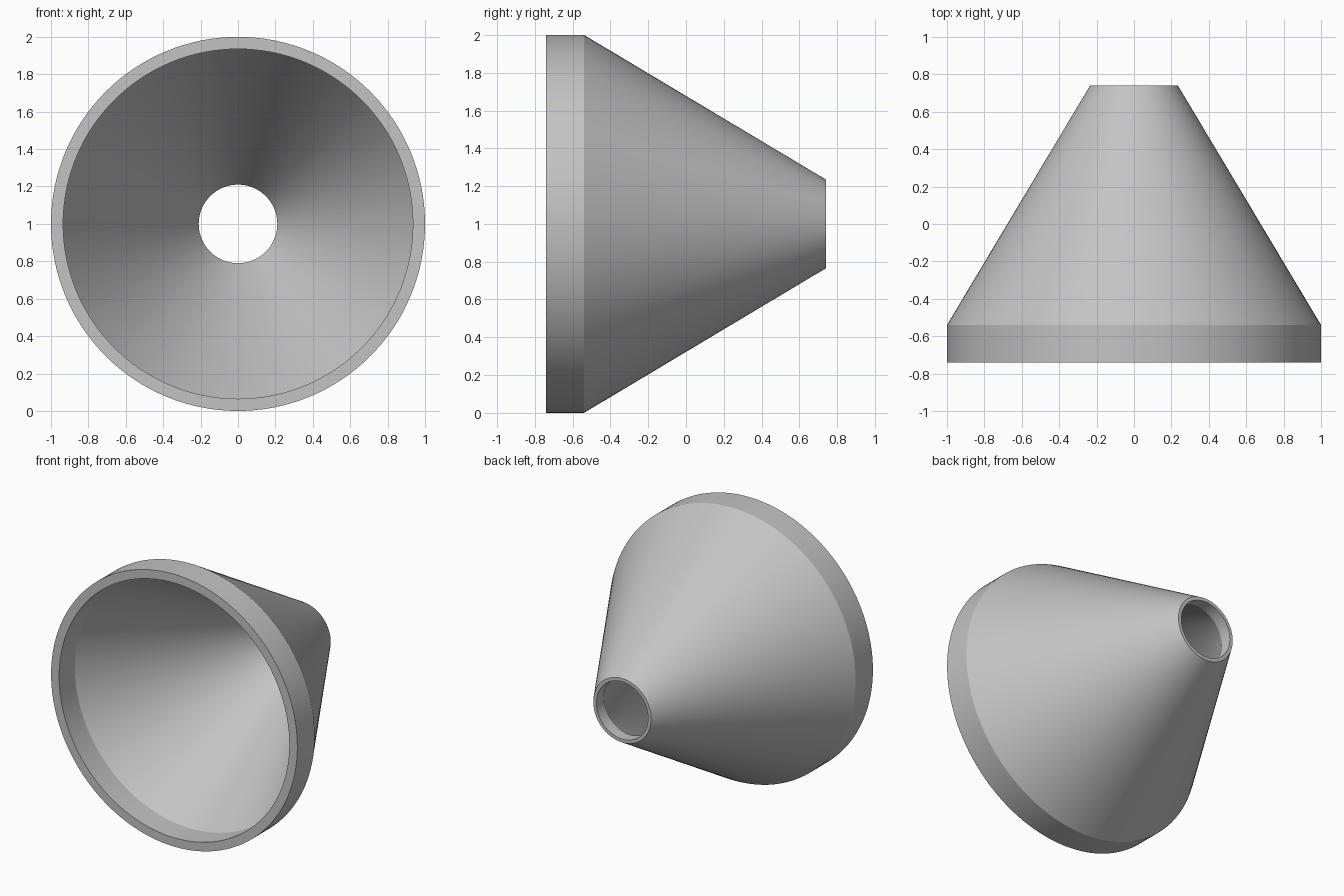
import bpy, bmesh, math

cube = bpy.data.objects.get("Cube")
if cube:
    bpy.data.objects.remove(cube, do_unlink=True)

SEGMENTS = 128

grey = bpy.data.materials.new("plain grey")
grey.use_nodes = True
colour = (0.55, 0.55, 0.55, 1)
grey.diffuse_color = colour
grey.node_tree.nodes["Principled BSDF"].inputs["Base Color"].default_value = colour

# Closed wall section as (radius, y): outer rim, outer cone, throat, inner cone, inner rim
section = [(1.0, -0.74), (1.0, -0.54), (0.235, 0.74),
           (0.21, 0.74), (0.21, 0.655), (0.935, -0.558), (0.935, -0.74)]

# Spin the section around the horizontal axis
bm = bmesh.new()
rings = []
for i in range(SEGMENTS):
    a = math.tau * i / SEGMENTS
    rings.append([bm.verts.new((r * math.cos(a), y, 1 + r * math.sin(a)))
                  for r, y in section])
for i, ring in enumerate(rings):
    after = rings[(i + 1) % SEGMENTS]
    for j in range(len(section)):
        k = (j + 1) % len(section)
        bm.faces.new((ring[j], ring[k], after[k], after[j]))
bmesh.ops.recalc_face_normals(bm, faces=bm.faces)

mesh = bpy.data.meshes.new("funnel")
bm.to_mesh(mesh)
bm.free()
mesh.materials.append(grey)
funnel = bpy.data.objects.new("funnel", mesh)
bpy.context.collection.objects.link(funnel)

# Smooth round walls with crisp edges
bpy.ops.object.select_all(action="DESELECT")
funnel.select_set(True)
bpy.context.view_layer.objects.active = funnel
bpy.ops.object.shade_smooth_by_angle(angle=math.radians(20))
